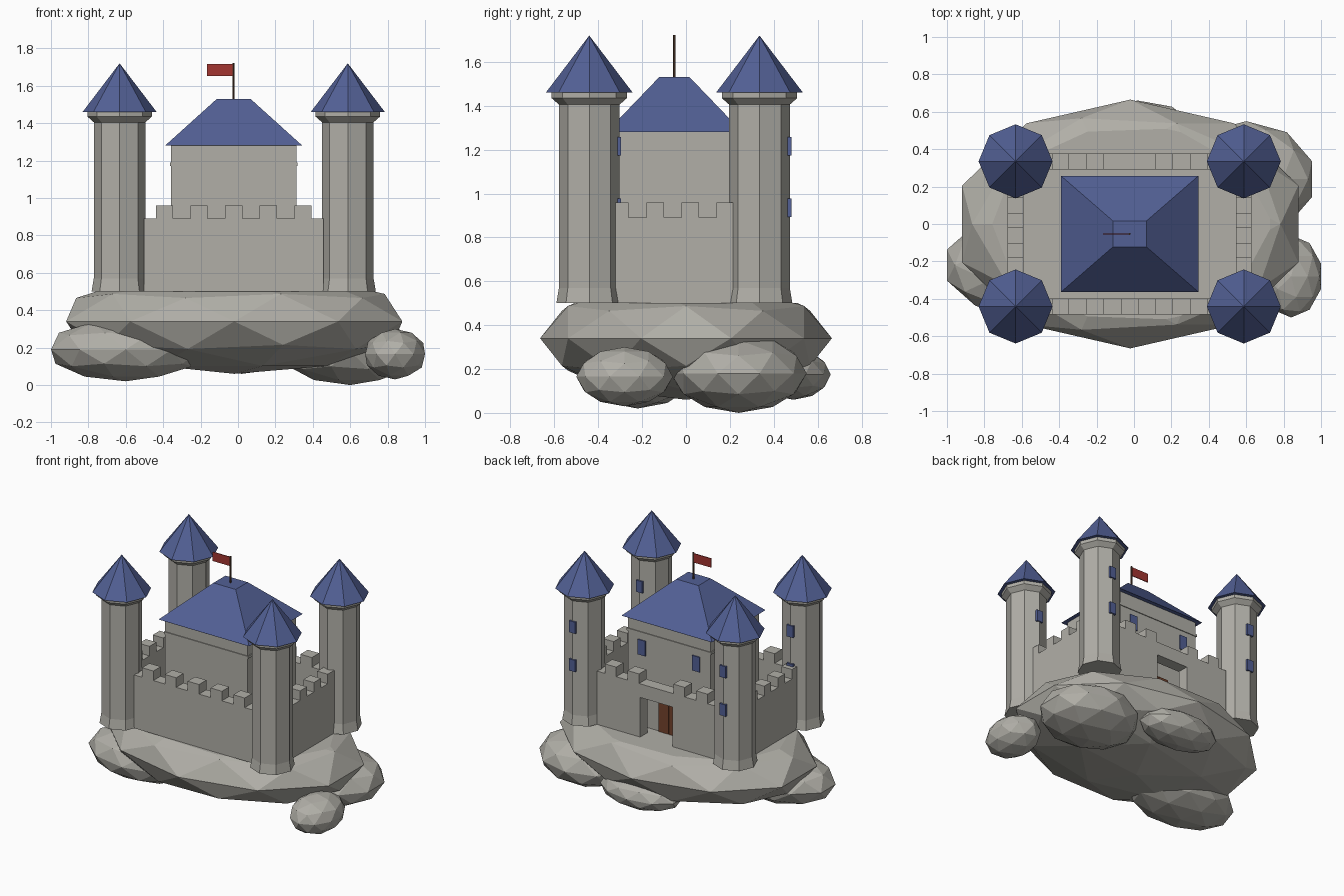
import bpy, bmesh
from math import pi
from mathutils import Matrix, Vector

if "Cube" in bpy.data.objects:
    bpy.data.objects.remove(bpy.data.objects["Cube"], do_unlink=True)


def material(name, rgb):
    m = bpy.data.materials.new(name)
    m.use_nodes = True
    m.diffuse_color = (*rgb, 1)
    m.node_tree.nodes["Principled BSDF"].inputs["Base Color"].default_value = (*rgb, 1)
    return m


STONE = material("grey stone", (0.44, 0.43, 0.39))
BLUE = material("slate blue", (0.085, 0.117, 0.3))
BROWN = material("door brown", (0.17, 0.055, 0.025))
POLE = material("pole brown", (0.08, 0.04, 0.025))
RED = material("flag red", (0.36, 0.035, 0.03))

CX, CY = -0.023, -0.053      # castle centre
GROUND = 0.5                 # castle floor level


def finish(name, bm, mat):
    bmesh.ops.recalc_face_normals(bm, faces=bm.faces)
    mesh = bpy.data.meshes.new(name)
    bm.to_mesh(mesh)
    bm.free()
    mesh.materials.append(mat)
    ob = bpy.data.objects.new(name, mesh)
    bpy.context.collection.objects.link(ob)
    return ob


def box(name, centre, size, mat, taper=(1, 1)):
    """Box whose top face may be scaled to make a hipped shape."""
    bm = bmesh.new()
    bmesh.ops.create_cube(bm, size=1)
    for v in bm.verts:
        if v.co.z > 0:
            v.co.x *= taper[0]
            v.co.y *= taper[1]
        v.co = Vector(a * b + c for a, b, c in zip(v.co, size, centre))
    return finish(name, bm, mat)


def lathe(name, x, y, profile, mat, sides=8):
    """Faceted turned shape from (radius, height) pairs."""
    bm = bmesh.new()
    for (r1, z1), (r2, z2) in zip(profile, profile[1:]):
        ends = (z1 == profile[0][1] or z2 == profile[-1][1])
        bmesh.ops.create_cone(
            bm, cap_ends=ends, segments=sides, radius1=r1, radius2=r2, depth=z2 - z1,
            matrix=Matrix.Translation((x, y, (z1 + z2) / 2)))
    bmesh.ops.remove_doubles(bm, verts=bm.verts, dist=0.0001)
    return finish(name, bm, mat)


def boulder(name, centre, radii, turn=0.0, cut=None):
    bm = bmesh.new()
    bmesh.ops.create_icosphere(bm, subdivisions=2, radius=1)
    bm.transform(Matrix.Translation(centre) @ Matrix.Diagonal((*radii, 1))
                 @ Matrix.Rotation(turn, 4, 'Z'))
    if cut:
        cut_geom = bm.verts[:] + bm.edges[:] + bm.faces[:]
        bmesh.ops.bisect_plane(bm, geom=cut_geom, plane_co=(0, 0, cut),
                               plane_no=(0, 0, 1), clear_outer=True)
        rim = [e for e in bm.edges if e.is_boundary]
        bmesh.ops.holes_fill(bm, edges=rim, sides=0)
    return finish(name, bm, STONE)


def wall(name, centre, angle, half, merlons, width, gate=None):
    """Crenellated outline, optionally with a gate opening, extruded to thickness."""
    low, high, thick = 0.89, 0.96, 0.085
    pts = [(half, low), (half, GROUND)]
    if gate:
        w, top = gate
        pts += [(w, GROUND), (w, top), (-w, top), (-w, GROUND)]
    pts += [(-half, GROUND), (-half, low)]
    for m in merlons:
        a, b = m - width / 2, m + width / 2
        pts += [(a, low), (a, high), (b, high), (b, low)]
    bm = bmesh.new()
    face = bm.faces.new([bm.verts.new((u, -thick / 2, z)) for u, z in pts])
    new = bmesh.ops.extrude_face_region(bm, geom=[face])["geom"]
    bmesh.ops.translate(bm, vec=(0, thick, 0),
                        verts=[g for g in new if isinstance(g, bmesh.types.BMVert)])
    bm.transform(Matrix.Translation((*centre, 0)) @ Matrix.Rotation(angle, 4, 'Z'))
    return finish(name, bm, STONE)


# Rock base and surrounding boulders
boulder("rock_base", (-0.02, 0, 0.34), (0.945, 0.665, 0.28), pi, cut=GROUND)
boulder("boulder_right", (-0.6, -0.22, 0.19), (0.42, 0.27, 0.17))
boulder("boulder_left_back", (0.6, 0.24, 0.18), (0.37, 0.31, 0.18))
boulder("boulder_left_front", (0.84, -0.28, 0.165), (0.168, 0.22, 0.135))
boulder("boulder_back", (0.02, 0.49, 0.175), (0.31, 0.17, 0.115))

# Corner towers with roofs and window slits
for sx, side in ((-1, "right"), (1, "left")):
    for sy, end in ((-1, "front"), (1, "back")):
        x, y = CX + sx * 0.61, CY + sy * 0.388
        tag = f"{end}_{side}"
        lathe(f"tower_{tag}", x, y,
              [(0.15, GROUND), (0.138, 0.57), (0.138, 1.405), (0.172, 1.435), (0.172, 1.46)],
              STONE)
        lathe(f"tower_roof_{tag}", x, y, [(0.198, 1.46), (0, 1.72)], BLUE)
        for level, z in (("lower", 0.935), ("upper", 1.215)):
            box(f"tower_window_{level}_{tag}", (x, y + 0.13, z), (0.05, 0.03, 0.085), BLUE)

# Curtain walls
row = [i * 0.185 for i in (-2, -1, 0, 1, 2)]
side_row = [i * 0.16 for i in (-1.5, -0.5, 0.5, 1.5)]
wall("front_wall", (CX, CY - 0.388), 0, 0.48, row, 0.092)
wall("back_wall", (CX, CY + 0.388), 0, 0.48, [m for m in row if m], 0.092, gate=(0.13, 0.79))
for sx, side in ((-1, "right"), (1, "left")):
    wall(f"{side}_wall", (CX + sx * 0.61, CY - 0.008), pi / 2, 0.28, side_row, 0.08)

# Keep with ledge and hipped roof
box("keep", (CX, CY, 0.89), (0.67, 0.56, 0.78), STONE)
box("keep_ledge", (CX, CY, 1.18), (0.682, 0.572, 0.018), STONE)
box("keep_roof", (CX, CY, 1.405), (0.734, 0.62, 0.25), BLUE, taper=(0.245, 0.225))

# Keep windows and double door on the gate side
for s, side in ((-1, "right"), (1, "left")):
    box(f"keep_window_{side}", (CX + s * 0.22, CY + 0.28, 1.075), (0.06, 0.016, 0.11), BLUE)
    box(f"door_leaf_{side}", (CX + s * 0.041, CY + 0.28, 0.615), (0.078, 0.016, 0.23), BROWN)

# Flag on the keep
lathe("flag_pole", CX, CY, [(0.006, 1.52), (0.006, 1.723)], POLE, sides=6)
box("flag", (CX - 0.072, CY, 1.684), (0.142, 0.006, 0.066), RED)
